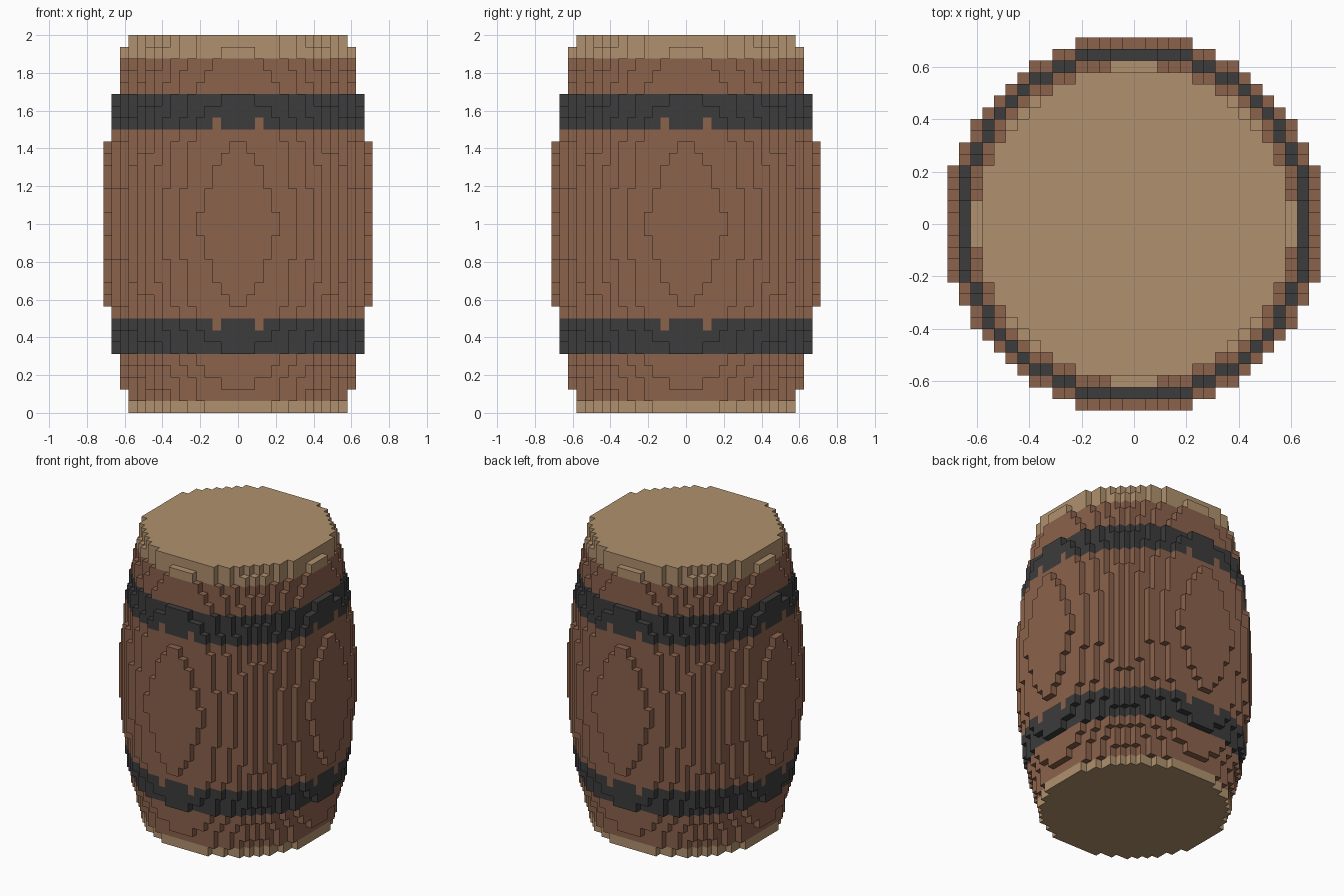
import bpy, bmesh
from mathutils import Vector

if "Cube" in bpy.data.objects:
    bpy.data.objects.remove(bpy.data.objects["Cube"])

W, H = 1.426 / 32, 2 / 32          # voxel width and layer height

# Barrel radius (in voxels) per layer, bottom end, belly (mirrored), top end
bottom = [13.1, 13.4, 13.65, 14.0, 14.35]
belly = [14.7, 14.97, 15.2, 15.42, 15.54, 15.63, 15.75, 15.85, 15.97, 16.08, 16.2]
top = [14.45, 14.2, 13.9, 13.65, 13.4]
radii = bottom + belly + belly[::-1] + top


def solid(i, j, k):
    return 0 <= k < 32 and (i + .5) ** 2 + (j + .5) ** 2 < radii[k] ** 2


def part_of(i, j, k):
    if k == 0 or k >= 30:
        return "end_caps"
    if k in (5, 6, 7, 24, 25, 26):
        # small wooden notches on the inner edge of each hoop
        a, b = sorted((abs(i + .5), abs(j + .5)))
        if k in (7, 24) and a == 2.5 and b == 14.5:
            return "staves"
        return "hoops"
    return "staves"


colors = {
    "staves": (0.258, 0.122, 0.072, 1),
    "hoops": (0.045, 0.045, 0.045, 1),
    "end_caps": (0.434, 0.283, 0.156, 1),
}
meshes = {name: (bmesh.new(), {}) for name in colors}


def add_face(name, corners):
    bm, cache = meshes[name]
    verts = []
    for c in corners:
        if c not in cache:
            cache[c] = bm.verts.new((c[0] * W, c[1] * W, c[2] * H))
        verts.append(cache[c])
    bm.faces.new(verts)


# Exposed voxel faces, sorted into the part they belong to
for k in range(32):
    for i in range(-17, 17):
        for j in range(-17, 17):
            if not solid(i, j, k):
                continue
            cell = (i, j, k)
            for axis in range(3):
                u, v = (axis + 1) % 3, (axis + 2) % 3
                for side in (0, 1):
                    n = list(cell)
                    n[axis] += 2 * side - 1
                    if solid(*n):
                        continue
                    corners = []
                    for du, dv in ((0, 0), (1, 0), (1, 1), (0, 1)):
                        c = list(cell)
                        c[axis] += side
                        c[u] += du
                        c[v] += dv
                        corners.append(tuple(c))
                    add_face(part_of(*cell), corners if side else corners[::-1])

# Objects and materials
for name, (bm, _) in meshes.items():
    mesh = bpy.data.meshes.new(name)
    bm.to_mesh(mesh)
    bm.free()
    mat = bpy.data.materials.new(name + "_material")
    mat.diffuse_color = colors[name]
    mat.use_nodes = True
    mat.node_tree.nodes["Principled BSDF"].inputs["Base Color"].default_value = mat.diffuse_color
    mesh.materials.append(mat)
    bpy.context.collection.objects.link(bpy.data.objects.new(name, mesh))
